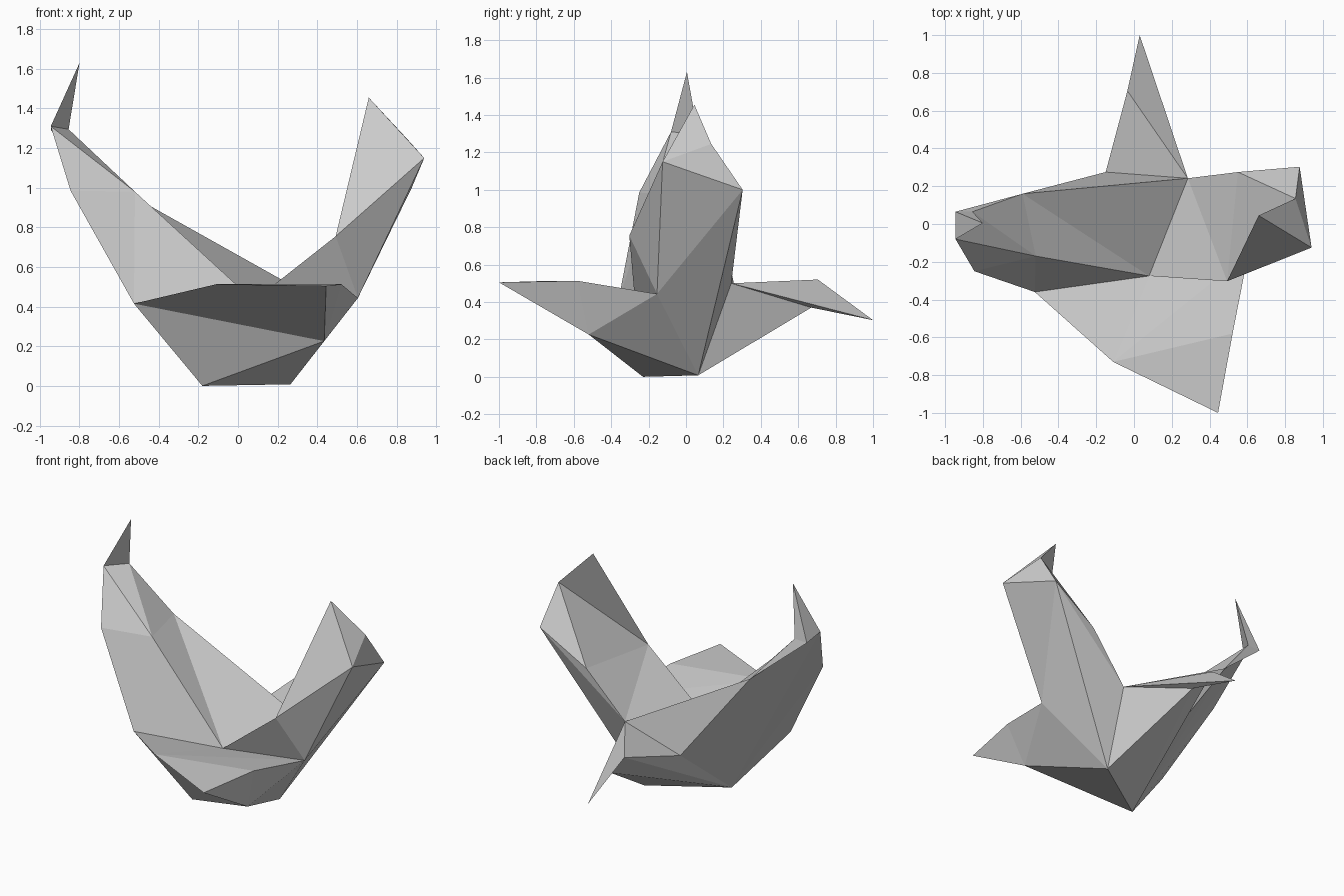
import bpy, bmesh

if "Cube" in bpy.data.objects:
    bpy.data.objects.remove(bpy.data.objects["Cube"])

# Key corners of each part
left_wing = dict(A=(-.80, .005, 1.63), B=(-.945, -.08, 1.31), C=(-.855, .065, 1.295),
                 K=(-.945, .065, 1.29), D=(-.845, -.25, .985), E=(-.525, -.36, .415),
                 F=(-.52, -.17, .98), H=(-.59, .16, .99))
right_wing = dict(T=(.66, .045, 1.455), U=(.94, -.125, 1.15), V=(.855, .135, 1.245),
                  W=(.877, .303, 1.0), X=(.493, -.303, .755), Y=(.605, -.155, .443),
                  j=(.55, .275, .80))
base = dict(G=(.08, -.275, .43), f=(.285, .242, .50), Z=(.265, .065, .008), a=(-.18, -.23, 0))
front_flap = dict(b=(.435, -.52, .226), c=(.445, -1, .505), d=(-.11, -.73, .513),
                  e=(.522, -.58, .513))
tail = dict(t=(.03, 1, .303), g=(-.035, .705, .52), h=(-.15, .275, .40), i=(.095, .67, .37))

bm = bmesh.new()
v = {}
for part in (left_wing, right_wing, base, front_flap, tail):
    for key, co in part.items():
        v[key] = bm.verts.new(co)


def fan(centre, ring):
    """Triangles from a centre corner to each step of the ring."""
    for p, q in zip(ring, ring[1:]):
        bm.faces.new((v[centre], v[p], v[q]))


# Left wing: hooked tip, inner hollow, back rim
fan('A', 'BCKB')
fan('F', 'BCHGEDB')
fan('H', 'BKC')
fan('H', 'Gfh')
# Right wing: inner side, outer side, tip
fan('X', 'GYUTVjfG')
fan('W', 'jVUYZ')
fan('T', 'UV')
# Belly and outer side of the left wing
fan('a', 'EbZighHBDE')
# Tail
fan('f', 'jWZitgh')
fan('t', 'ig')
# Front flap: underside and top
fan('b', 'EdceYZ')
fan('d', 'ceYGE')

bmesh.ops.recalc_face_normals(bm, faces=bm.faces)
mesh = bpy.data.meshes.new("faceted_winged_body")
bm.to_mesh(mesh)
bm.free()
obj = bpy.data.objects.new("faceted_winged_body", mesh)
bpy.context.collection.objects.link(obj)
